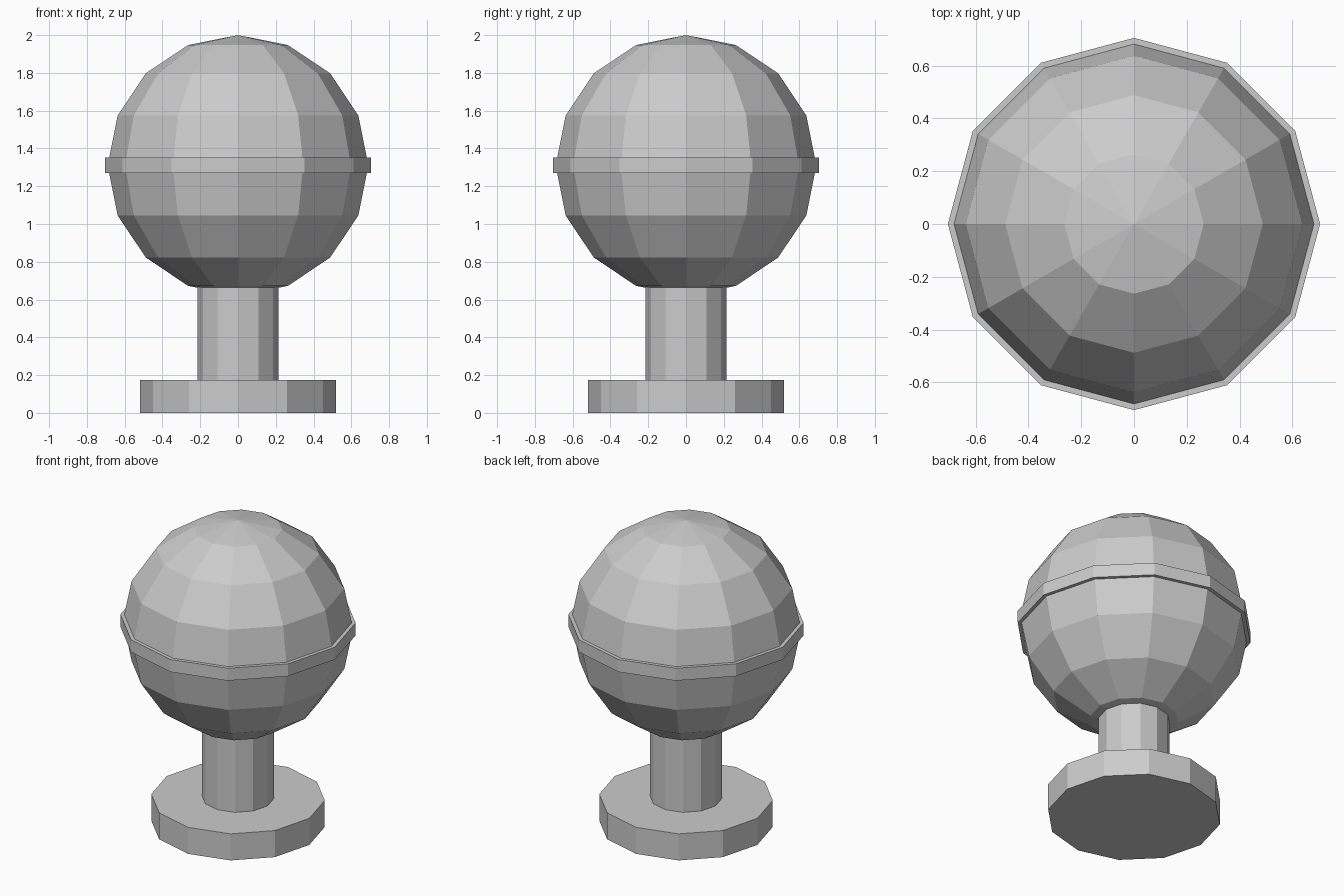
import bpy
import math

cube = bpy.data.objects.get("Cube")
if cube:
    bpy.data.objects.remove(cube, do_unlink=True)

SIDES = 12

grey = bpy.data.materials.new("light_grey")
grey.use_nodes = True
COLOUR = (0.6, 0.6, 0.6, 1.0)
grey.diffuse_color = COLOUR
grey.node_tree.nodes["Principled BSDF"].inputs["Base Color"].default_value = COLOUR


def finish(name):
    obj = bpy.context.object
    obj.name = name
    obj.data.materials.append(grey)
    bpy.ops.object.shade_flat()


def disc(name, radius, bottom, top):
    """Upright faceted cylinder between two heights."""
    bpy.ops.mesh.primitive_cylinder_add(
        vertices=SIDES, radius=radius, depth=top - bottom,
        location=(0, 0, (bottom + top) / 2))
    finish(name)


# Foot plate, stem and the band round the ball
disc("base_plate", 0.52, 0.0, 0.175)
disc("stem", 0.215, 0.175, 0.665)
disc("equator_band", 0.705, 1.27, 1.352)

# Faceted ball
bpy.ops.mesh.primitive_uv_sphere_add(
    segments=SIDES, ring_count=8, radius=0.69, location=(0, 0, 1.31))
finish("ball")
